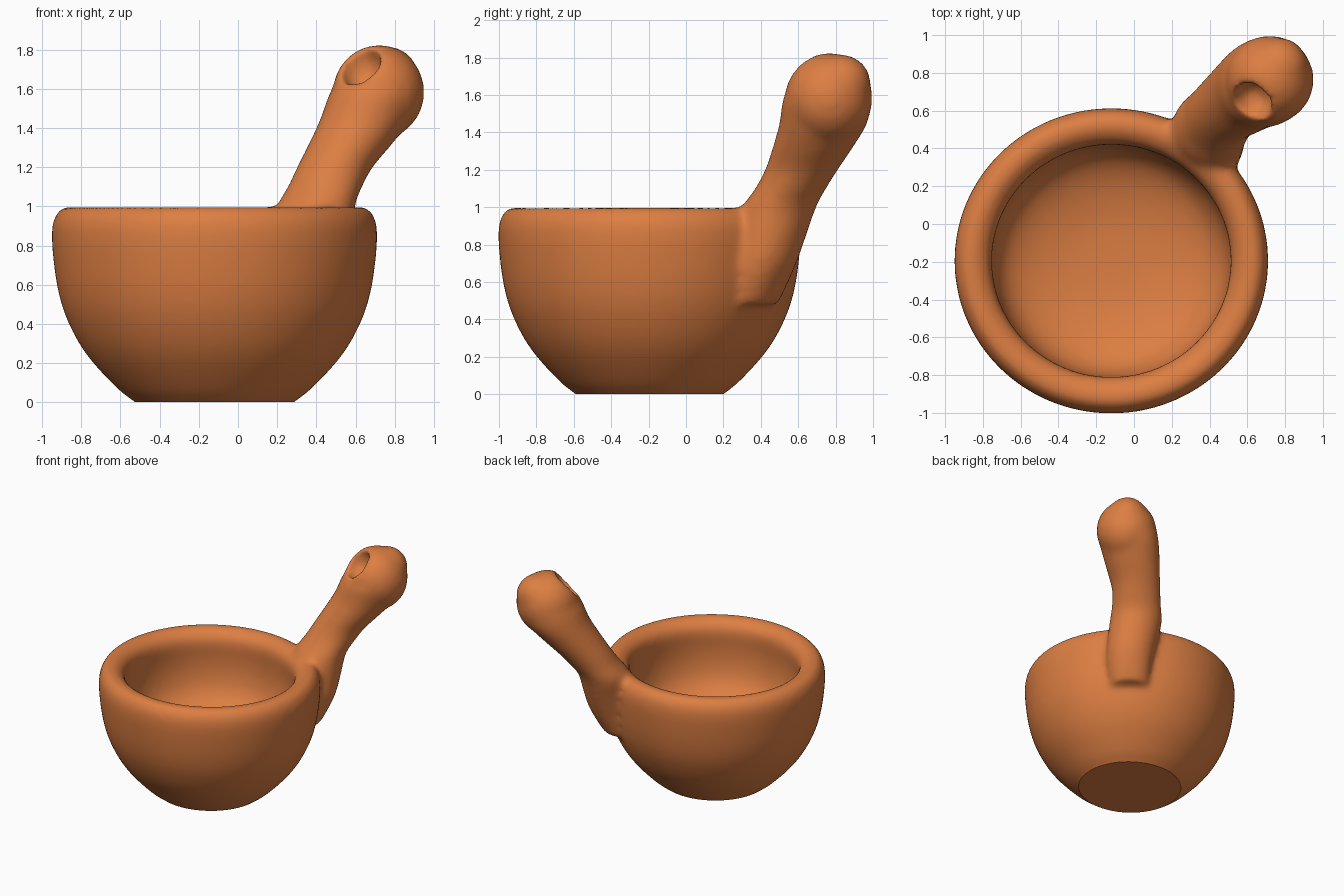
import bpy, bmesh, math
from mathutils import Vector, Matrix

if "Cube" in bpy.data.objects:
    bpy.data.objects.remove(bpy.data.objects["Cube"])

clay = bpy.data.materials.new("terracotta")
clay.diffuse_color = (0.72, 0.21, 0.055, 1)
clay.use_nodes = True
clay.node_tree.nodes["Principled BSDF"].inputs["Base Color"].default_value = clay.diffuse_color


def to_object(name, bm):
    bmesh.ops.recalc_face_normals(bm, faces=bm.faces[:])
    me = bpy.data.meshes.new(name)
    bm.to_mesh(me)
    bm.free()
    ob = bpy.data.objects.new(name, me)
    bpy.context.collection.objects.link(ob)
    return ob


def curve_through(pts, steps=4):
    """Catmull-Rom points through a short list of tuples."""
    p = [Vector(q) for q in pts]
    p = [p[0]] + p + [p[-1]]
    res = []
    for a, b, c, d in zip(p, p[1:], p[2:], p[3:]):
        for k in range(steps):
            t = k / steps
            res.append(.5 * (2 * b + (c - a) * t + (2 * a - 5 * b + 4 * c - d) * t * t
                             + (3 * b - a - 3 * c + d) * t ** 3))
    return res + [p[-1]]


def loft(name, rings):
    """Closed skin through rings of points, capped at both ends."""
    bm = bmesh.new()
    loops = [[bm.verts.new(p) for p in r] for r in rings]
    n = len(loops[0])
    for a, b in zip(loops, loops[1:]):
        for i in range(n):
            j = (i + 1) % n
            bm.faces.new((a[i], a[j], b[j], b[i]))
    bm.faces.new(loops[0][::-1])
    bm.faces.new(loops[-1])
    return to_object(name, bm)


def ball(name, centre, radii):
    bm = bmesh.new()
    bmesh.ops.create_uvsphere(
        bm, u_segments=32, v_segments=20, radius=1,
        matrix=Matrix.Translation(centre) @ Matrix.Diagonal((*radii, 1)))
    return to_object(name, bm)


def ring(centre, u, v, n=32):
    c = Vector(centre)
    return [c + u * math.cos(2 * math.pi * i / n) + v * math.sin(2 * math.pi * i / n)
            for i in range(n)]


# bowl: outside, rounded rim, inside (radius, height); runs below the floor, trimmed later
profile = [(.33, -.06), (.405, 0), (.485, .06), (.615, .195), (.70, .315), (.768, .46),
           (.805, .6), (.825, .75), (.831, .86), (.822, .93), (.79, .982), (.74, 1.0),
           (.69, .983), (.65, .95), (.632, .89), (.638, .78), (.632, .66), (.60, .54),
           (.53, .45), (.40, .385), (.22, .345), (.03, .335)]
bowl = loft("ladle_bowl_and_handle",
            [ring((-.12, -.195, p.y), Vector((p.x, 0, 0)), Vector((0, p.x * .973, 0)), 72)
             for p in curve_through(profile)])

# handle neck: centre, half width sideways, half width outward (level slices)
out = Vector((.66, .75, 0)).normalized()
side = Vector((-out.y, out.x, 0))
path = [(.365, .37, .48, .15, .10), (.40, .42, .68, .18, .15),
        (.40, .46, .85, .195, .175), (.40, .50, 1.0, .205, .19),
        (.445, .56, 1.1, .192, .19), (.495, .618, 1.2, .19, .20),
        (.575, .678, 1.32, .208, .222), (.655, .735, 1.45, .228, .242),
        (.705, .755, 1.58, .235, .24), (.725, .77, 1.66, .20, .20)]
neck = loft("handle_neck", [ring((x, y, z), side * s, out * o)
                            for x, y, z, s, o in curve_through(path)])

# flared root where the handle meets the rim
root = ball("handle_root", (.355, .415, .955), (.2, .2, .085))

# blunt handle end and the finger dent in it
head = ball("handle_end", (.718, .763, 1.583), (.235, .235, .243))
tip = ball("handle_tip", (.765, .83, 1.66), (.157, .16, .157))
dent = ball("finger_dent", (.63, .655, 1.71), (.11, .11, .12))

for ob, op in ((neck, 'UNION'), (head, 'UNION'), (tip, 'UNION'), (dent, 'DIFFERENCE')):
    m = bowl.modifiers.new(ob.name, 'BOOLEAN')
    m.operation, m.solver, m.object = op, 'EXACT', ob
    ob.hide_render = True

# melt the parts together
m = bowl.modifiers.new("melt", 'REMESH')
m.mode, m.voxel_size = 'VOXEL', .022
m = bowl.modifiers.new("soften", 'SMOOTH')
m.factor, m.iterations = .5, 14

dg = bpy.context.evaluated_depsgraph_get()
mesh = bpy.data.meshes.new_from_object(bowl.evaluated_get(dg))
bowl.modifiers.clear()
bowl.data = mesh
for ob in (neck, root, head, tip, dent):
    bpy.data.objects.remove(ob)

# flat foot with a crisp edge, everything else smooth
bm = bmesh.new()
bm.from_mesh(mesh)
bmesh.ops.bisect_plane(bm, geom=bm.verts[:] + bm.edges[:] + bm.faces[:],
                       plane_co=(0, 0, 0), plane_no=(0, 0, 1), clear_inner=True)
foot_edge = [e for e in bm.edges if e.is_boundary]
bmesh.ops.holes_fill(bm, edges=foot_edge, sides=0)
bmesh.ops.recalc_face_normals(bm, faces=bm.faces[:])
for f in bm.faces:
    f.smooth = True
    f.material_index = 0
for e in foot_edge:
    e.smooth = False
bm.to_mesh(mesh)
bm.free()

mesh.materials.clear()
mesh.materials.append(clay)
